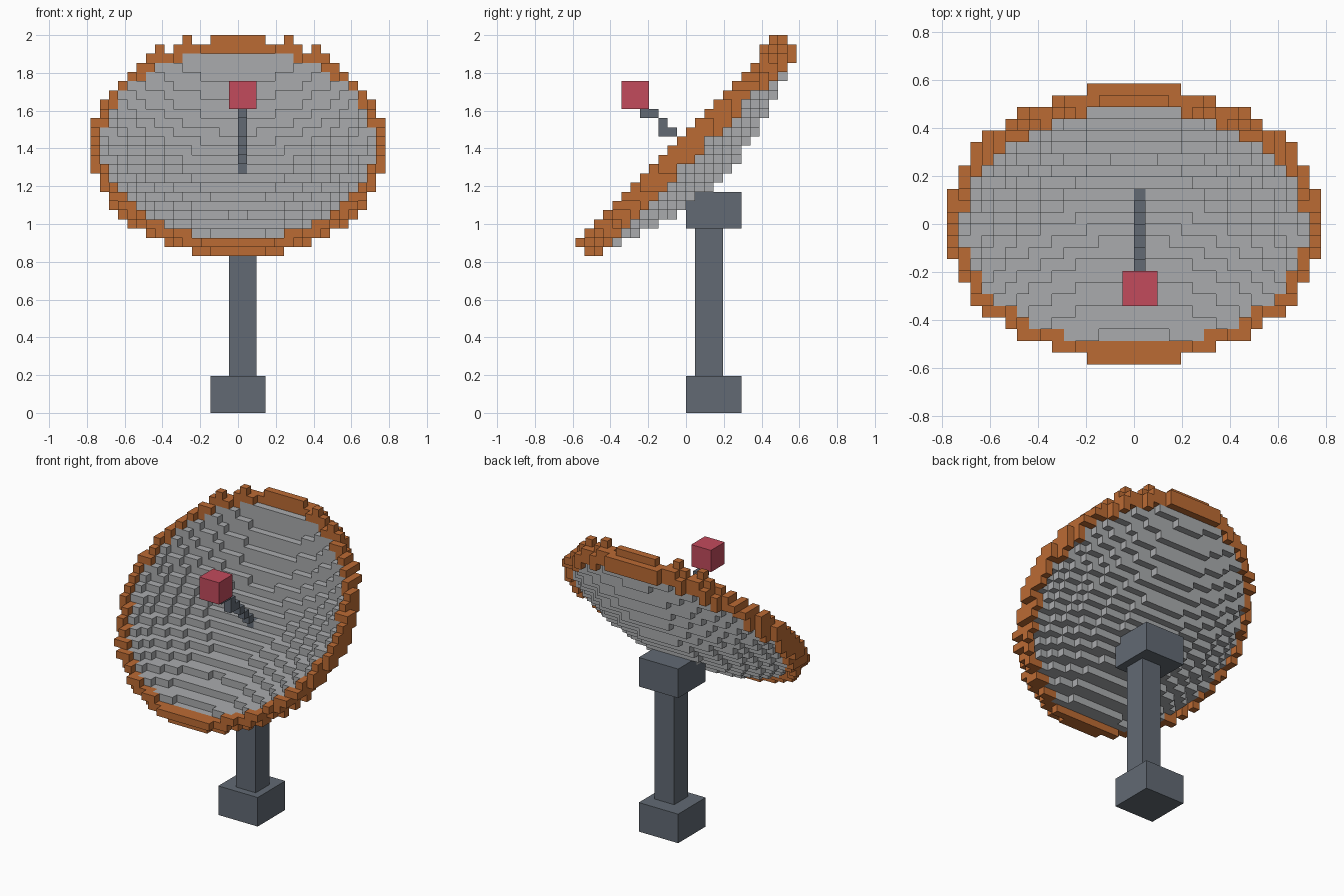
import bpy, bmesh
from math import sin, cos, radians
from mathutils import Vector

if "Cube" in bpy.data.objects:
    bpy.data.objects.remove(bpy.data.objects["Cube"], do_unlink=True)

V = 2 / 41  # size of one voxel


def material(name, rgb):
    m = bpy.data.materials.new(name)
    m.use_nodes = True
    m.diffuse_color = (*rgb, 1)
    m.node_tree.nodes["Principled BSDF"].inputs["Base Color"].default_value = (*rgb, 1)
    return m


GREY = material("light grey", (0.40, 0.41, 0.42))
ORANGE = material("rust orange", (0.50, 0.147, 0.034))
SLATE = material("slate", (0.122, 0.144, 0.174))
RED = material("rose red", (0.54, 0.07, 0.107))


def voxel_object(name, cells, mat, solid=None):
    """Skin a set of integer cells, skipping faces hidden by the solid set."""
    solid = solid or cells
    bm = bmesh.new()
    corners = {}

    def vert(p):
        if p not in corners:
            corners[p] = bm.verts.new(Vector(p) * V)
        return corners[p]

    for c in sorted(cells):
        for axis in range(3):
            for side in (0, 1):
                near = list(c)
                near[axis] += 2 * side - 1
                if tuple(near) in solid:
                    continue
                u, w = (axis + 1) % 3, (axis + 2) % 3
                loop = []
                for du, dw in ((0, 0), (1, 0), (1, 1), (0, 1)):
                    p = list(c)
                    p[axis] += side
                    p[u] += du
                    p[w] += dw
                    loop.append(vert(tuple(p)))
                bm.faces.new(loop if side else loop[::-1])
    mesh = bpy.data.meshes.new(name)
    bm.to_mesh(mesh)
    bm.free()
    mesh.materials.append(mat)
    obj = bpy.data.objects.new(name, mesh)
    bpy.context.collection.objects.link(obj)
    return obj


def block(name, low, high, mat):
    """Plain box between two voxel corners."""
    bm = bmesh.new()
    bmesh.ops.create_cube(bm, size=1)
    lo, hi = Vector(low) * V, Vector(high) * V
    for v in bm.verts:
        v.co = Vector([lo[i] if v.co[i] < 0 else hi[i] for i in range(3)])
    mesh = bpy.data.meshes.new(name)
    bm.to_mesh(mesh)
    bm.free()
    mesh.materials.append(mat)
    obj = bpy.data.objects.new(name, mesh)
    bpy.context.collection.objects.link(obj)


# Pedestal
block("base", (-3, 0, 0), (3, 6, 4), SLATE)
block("post", (-1, 1, 4), (2, 4, 20), SLATE)
block("mount", (-3, 0, 20), (3, 6, 24), SLATE)

# Receiver and its stepped arm
block("receiver", (-1, -7, 33), (2, -4, 36), RED)
arm = {(0, y, 28 - y) for y in range(-4, 3)} | {(0, -5, 32), (0, -3, 30)}
voxel_object("receiver_arm", arm, SLATE)

# Tilted paraboloid dish, split into bowl and rim
TILT = radians(45.5)
CENTRE_Z = 29
CURVE = 0.0184
RIM_INNER, RIM_OUTER = 217, 254.2  # squared radii
bowl, rim = set(), set()
for x in range(-16, 16):
    for y in range(-13, 13):
        for z in range(-13, 13):
            px, py, pz = x + 0.5, y + 0.5, z + 0.5
            along = py * cos(TILT) + pz * sin(TILT)
            depth = py * sin(TILT) - pz * cos(TILT)
            r2 = px * px + along * along
            level = depth + CURVE * r2
            cell = (x, y, z + CENTRE_Z)
            if RIM_INNER <= r2 <= RIM_OUTER:
                if 3.3 <= level <= 5.85:
                    rim.add(cell)
            elif r2 < RIM_INNER and 3.4 <= level <= 5.25 and cell not in arm:
                bowl.add(cell)
voxel_object("dish_bowl", bowl, GREY, bowl | rim)
voxel_object("dish_rim", rim, ORANGE, bowl | rim)
